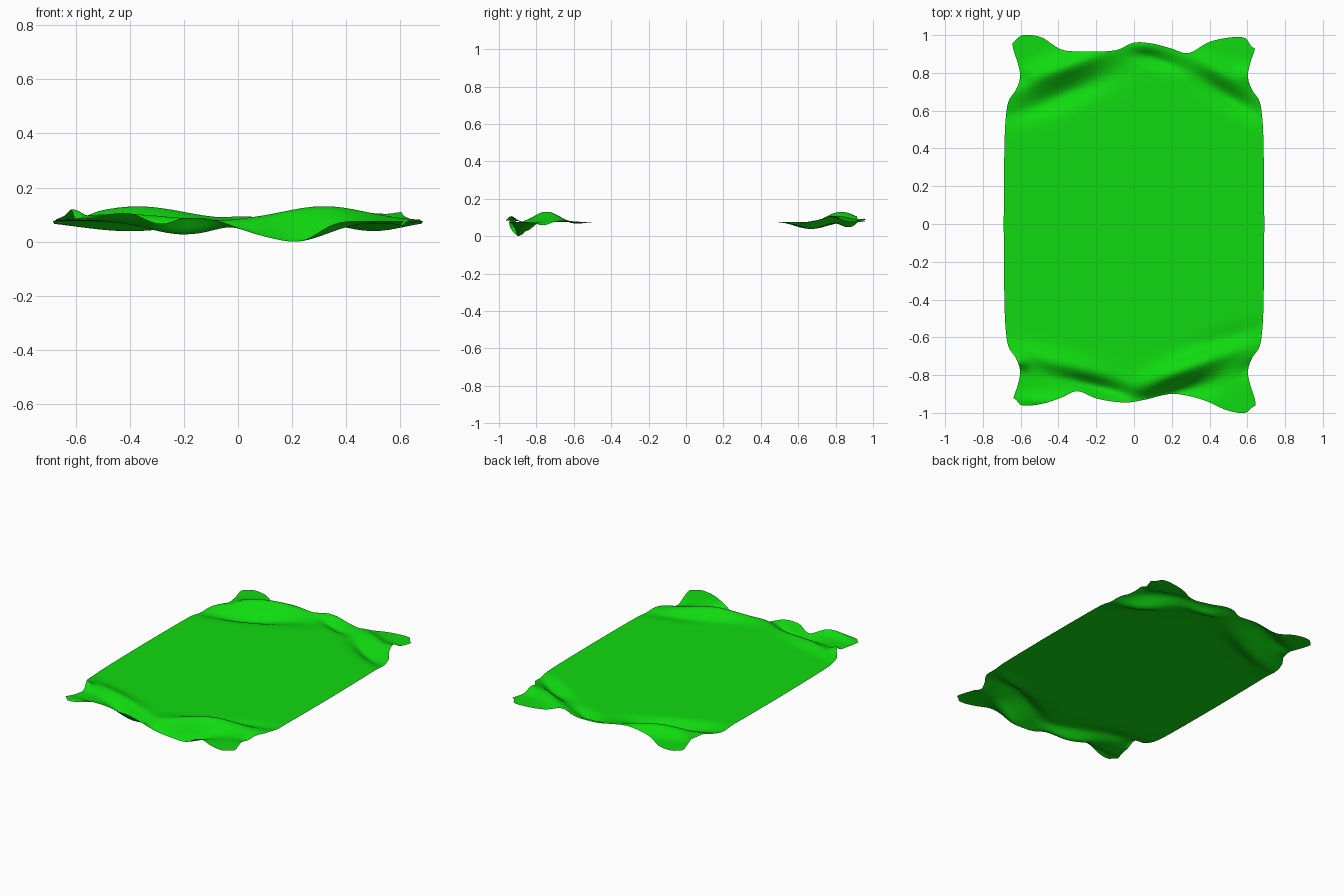
import bpy, bmesh, math

if "Cube" in bpy.data.objects:
    bpy.data.objects.remove(bpy.data.objects["Cube"])

NU, NV = 96, 150
FLAT = 0.077          # height of the undisturbed middle of the cloth

# outline: (x, |y|) along the two ends, (|y|, half width) along the sides
BACK = [(-.69, .92), (-.645, .97), (-.6, 1.0), (-.5, .988), (-.4, .925), (-.3, .914), (-.1, .92),
        (0, .96), (.1, .955), (.2, .93), (.3, .905), (.4, .96), (.5, .985), (.6, .985), (.64, .94), (.69, .92)]
FRONT = [(-.69, .91), (-.645, .93), (-.61, .96), (-.5, .952), (-.4, .92), (-.32, .885), (-.2, .925),
         (-.05, .945), (.05, .932), (.2, .9), (.3, .91), (.4, .94), (.5, .985), (.6, 1.0), (.64, .97), (.69, .95)]
SIDE = [(0, .69), (.45, .685), (.6, .675), (.66, .66), (.71, .625), (.78, .603), (.85, .615), (.93, .64), (1, .648)]

# folds: centre x, centre y, angle, half length, half width, height
FOLDS = [
    (.33, -.74, 23, .27, .065, .065), (.2, -.90, 16, .19, .06, -.085),
    (-.42, -.73, -15, .25, .055, .03), (-.2, -.86, -15, .2, .045, -.055),
    (-.3, -.95, -4, .25, .04, .045), (.5, -.62, 20, .2, .06, -.025),
    (-.61, -.73, -30, .05, .03, .04), (.62, -.76, 30, .07, .04, -.02),
    (-.4, .67, 22, .28, .06, -.04), (-.37, .83, 20, .26, .06, .06),
    (.5, .67, -30, .18, .05, -.04), (.45, .81, -28, .2, .05, .035),
    (.12, .87, -20, .13, .04, -.03), (.03, .94, 0, .09, .04, .02),
    (.61, .79, -30, .06, .04, .03), (-.6, .76, 20, .06, .04, -.02),
]


def curve(points, t):
    """Smooth Hermite curve through the points."""
    n = len(points)
    t = min(max(t, points[0][0]), points[-1][0])
    k = 0
    while k < n - 2 and t > points[k + 1][0]:
        k += 1

    def slope(i):
        a, b = points[max(i - 1, 0)], points[min(i + 1, n - 1)]
        return (b[1] - a[1]) / (b[0] - a[0])
    (x0, y0), (x1, y1) = points[k], points[k + 1]
    d = x1 - x0
    s = (t - x0) / d
    return (y0 * (2*s**3 - 3*s*s + 1) + slope(k) * d * (s**3 - 2*s*s + s)
            + y1 * (3*s*s - 2*s**3) + slope(k + 1) * d * (s**3 - s*s))


def fold_height(x, y):
    z = 0
    for cx, cy, ang, length, width, h in FOLDS:
        a = math.radians(ang)
        dx, dy = x - cx, y - cy
        p = (dx * math.cos(a) + dy * math.sin(a)) / length
        q = (dy * math.cos(a) - dx * math.sin(a)) / width
        z += h * math.exp(-p * p - q * q)
    s = min(max((abs(y) - .36) / .25, 0), 1)
    return z * s * s * (3 - 2 * s)


# cloth grid, denser toward the two wrinkled ends
coords = []
for j in range(NV + 1):
    t = 2 * j / NV - 1
    v = math.copysign(1 - (1 - abs(t)) ** 1.4, t)
    for i in range(NU + 1):
        u = 2 * i / NU - 1
        end = curve(BACK if v > 0 else FRONT, u * .66)
        a = abs(v)
        if a > .55:
            a = .55 + (a - .55) / .45 * (end - .55)
        x, y = u * curve(SIDE, a), math.copysign(a, v)
        coords.append([x, y, fold_height(x, y)])

# fit the fold range so the cloth rests on z = 0 and peaks at 0.13
low = min(c[2] for c in coords)
high = max(c[2] for c in coords)
bm = bmesh.new()
verts = []
for x, y, z in coords:
    z = z * (-FLAT / low) if z < 0 else z * ((.131 - FLAT) / high)
    verts.append(bm.verts.new((x, y, FLAT + z)))
row = NU + 1
for j in range(NV):
    for i in range(NU):
        k = j * row + i
        f = bm.faces.new((verts[k], verts[k + 1], verts[k + row + 1], verts[k + row]))
        f.smooth = True
mesh = bpy.data.meshes.new("cloth_sheet")
bm.to_mesh(mesh)
bm.free()
sheet = bpy.data.objects.new("cloth_sheet", mesh)
bpy.context.collection.objects.link(sheet)

green = bpy.data.materials.new("bright green")
green.diffuse_color = (0.005, 0.7, 0.005, 1)
green.use_nodes = True
green.node_tree.nodes["Principled BSDF"].inputs["Base Color"].default_value = green.diffuse_color
mesh.materials.append(green)
